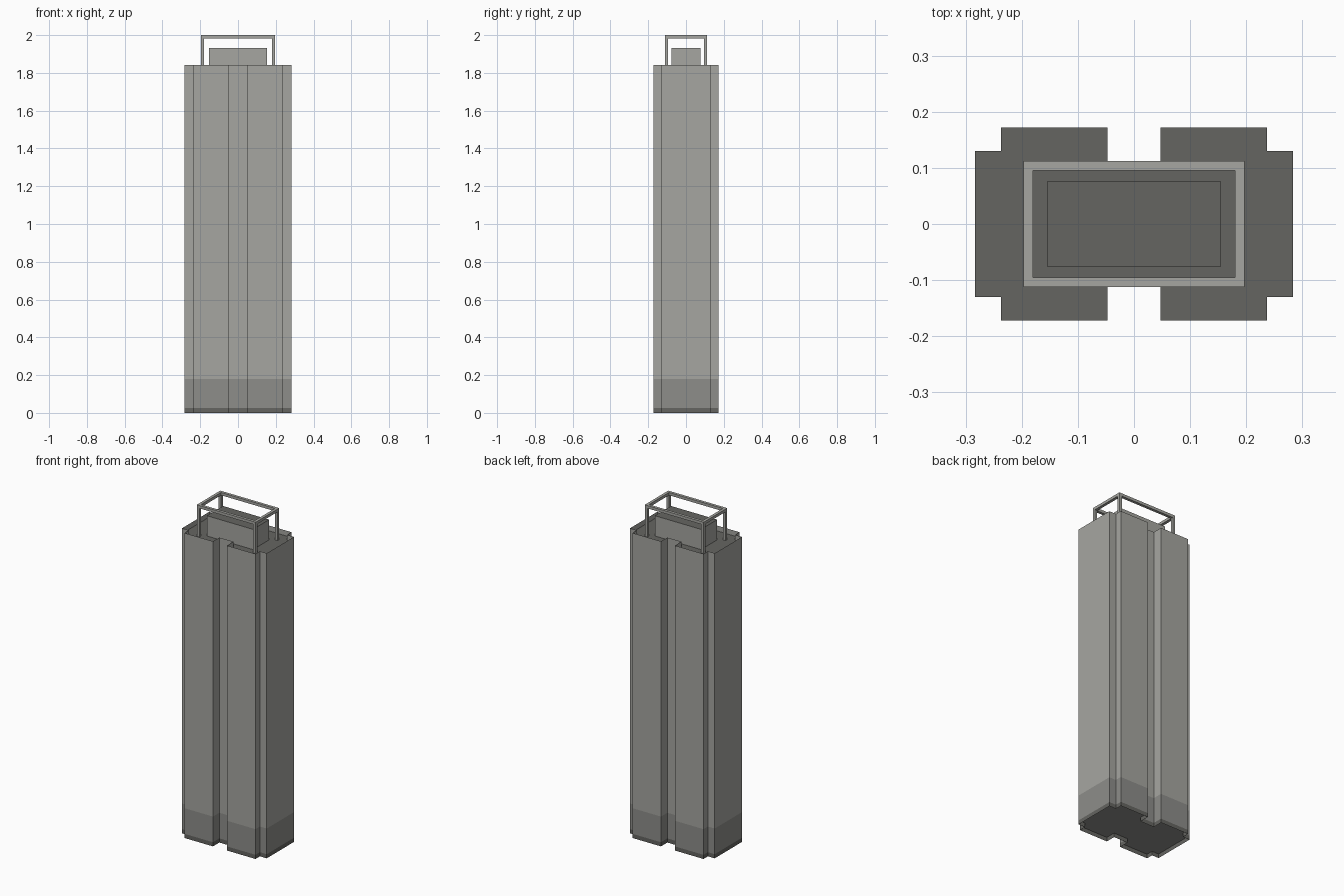
import bpy, bmesh

if "Cube" in bpy.data.objects:
    bpy.data.objects.remove(bpy.data.objects["Cube"])

ROOF_Z, TOP_Z, PLINTH_Z, LOBBY_Z = 1.81, 1.842, 0.025, 0.18


def material(name, r, g, b):
    m = bpy.data.materials.new(name)
    m.diffuse_color = (r, g, b, 1)
    m.use_nodes = True
    m.node_tree.nodes["Principled BSDF"].inputs["Base Color"].default_value = m.diffuse_color
    return m


wall = material("wall_grey", 0.38, 0.38, 0.355)
lobby = material("lobby_grey", 0.27, 0.27, 0.255)
dark = material("dark_grey", 0.13, 0.13, 0.12)

# Quarter of the floor plan, mirrored into a full outline
quarter = [(0.283, 0.13), (0.237, 0.13), (0.237, 0.172), (0.047, 0.172), (0.047, 0.111)]
outline = (quarter
           + [(-x, y) for x, y in reversed(quarter)]
           + [(-x, -y) for x, y in quarter]
           + [(x, -y) for x, y in reversed(quarter)])


def finish(name, bm, mats):
    me = bpy.data.meshes.new(name)
    bm.to_mesh(me)
    bm.free()
    for m in mats:
        me.materials.append(m)
    ob = bpy.data.objects.new(name, me)
    bpy.context.collection.objects.link(ob)
    return ob


def wall_band(name, z0, z1, mat):
    """Thin open wall following the outline."""
    bm = bmesh.new()
    low = [bm.verts.new((x, y, z0)) for x, y in outline]
    high = [bm.verts.new((x, y, z1)) for x, y in outline]
    n = len(outline)
    for i in range(n):
        j = (i + 1) % n
        bm.faces.new((low[i], low[j], high[j], high[i]))
    return finish(name, bm, [mat])


def slab(name, z, mat, up):
    """Flat sheet filling the outline."""
    bm = bmesh.new()
    f = bm.faces.new([bm.verts.new((x, y, z)) for x, y in outline])
    f.normal_update()
    if (f.normal.z > 0) != up:
        f.normal_flip()
    return finish(name, bm, [mat])


def box(name, lo, hi, mats):
    """Box between two corners; a second material goes on the top face."""
    bm = bmesh.new()
    bmesh.ops.create_cube(bm, size=1)
    for v in bm.verts:
        v.co = [hi[i] if v.co[i] > 0 else lo[i] for i in range(3)]
    bm.normal_update()
    for f in bm.faces:
        if f.normal.z > 0.5:
            f.material_index = len(mats) - 1
    return finish(name, bm, mats)


# Tower walls in three tones, with the roof sunk behind a parapet
wall_band("plinth", 0, PLINTH_Z, dark)
wall_band("lobby_walls", PLINTH_Z, LOBBY_Z, lobby)
wall_band("tower_walls", LOBBY_Z, TOP_Z, wall)
slab("roof", ROOF_Z, dark, True)
slab("underside", PLINTH_Z, lobby, False)

# Rooftop plant room
box("plant_room", (-0.154, -0.077, ROOF_Z), (0.154, 0.077, 1.932), [wall, dark])

# Open rooftop frame: four posts and four rails
FX, FY, T = 0.197, 0.112, 0.017
for sx in (-1, 1):
    side = "right" if sx > 0 else "left"
    x0, x1 = sorted((sx * FX, sx * (FX - T)))
    box(f"frame_rail_{side}", (x0, -FY + T, 2 - T), (x1, FY - T, 2), [wall])
    for sy in (-1, 1):
        y0, y1 = sorted((sy * FY, sy * (FY - T)))
        end = "back" if sy > 0 else "front"
        box(f"frame_post_{end}_{side}", (x0, y0, ROOF_Z), (x1, y1, 2), [wall])
for sy, end in ((-1, "front"), (1, "back")):
    y0, y1 = sorted((sy * FY, sy * (FY - T)))
    box(f"frame_rail_{end}", (-FX + T, y0, 2 - T), (FX - T, y1, 2), [wall])
